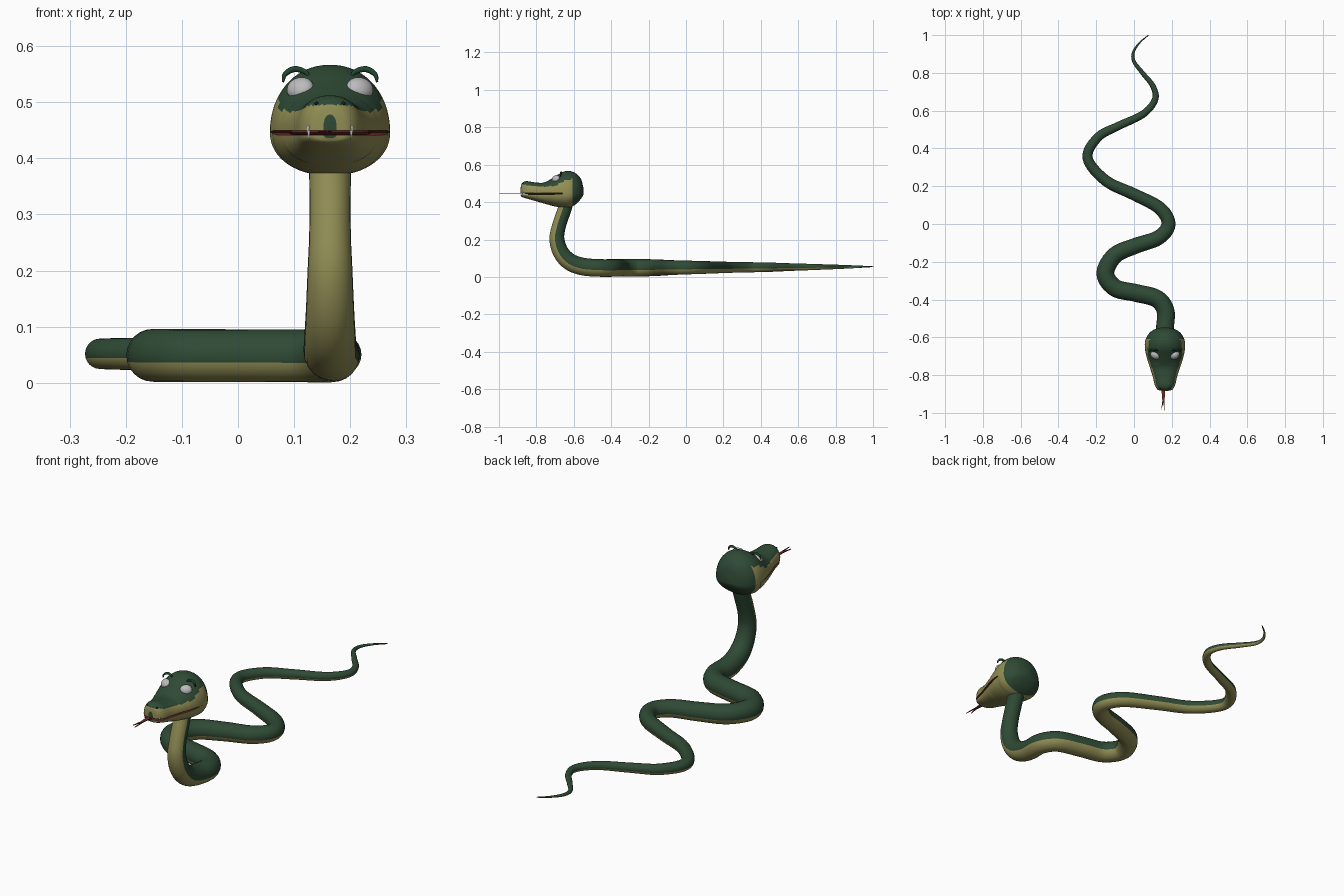
import bpy, bmesh, math
from mathutils import Vector, Matrix

if "Cube" in bpy.data.objects:
    bpy.data.objects.remove(bpy.data.objects["Cube"])

CX = 0.164      # centre line of the head and neck


def material(name, rgb):
    m = bpy.data.materials.new(name)
    m.diffuse_color = (*rgb, 1)
    m.use_nodes = True
    m.node_tree.nodes["Principled BSDF"].inputs["Base Color"].default_value = m.diffuse_color
    return m


GREEN = material("dark green", (0.028, 0.068, 0.035))
KHAKI = material("khaki", (0.285, 0.27, 0.09))
GREY = material("eye grey", (0.50, 0.50, 0.51))
RED = material("mouth red", (0.17, 0.025, 0.022))
BROW = material("brow green", (0.015, 0.06, 0.03))
WHITE = material("fang white", (0.6, 0.6, 0.55))
BLACK = material("nostril black", (0.01, 0.012, 0.01))


def finish(bm, name, mats, angle=50):
    bmesh.ops.recalc_face_normals(bm, faces=bm.faces)
    me = bpy.data.meshes.new(name)
    bm.to_mesh(me)
    bm.free()
    ob = bpy.data.objects.new(name, me)
    bpy.context.collection.objects.link(ob)
    for m in mats:
        me.materials.append(m)
    bpy.ops.object.select_all(action='DESELECT')
    ob.select_set(True)
    bpy.context.view_layer.objects.active = ob
    bpy.ops.object.shade_smooth_by_angle(angle=math.radians(angle))
    return ob


def spline(pts, steps):
    """Catmull-Rom through points of any dimension."""
    p = [Vector(q) for q in pts]
    p = [2 * p[0] - p[1]] + p + [2 * p[-1] - p[-2]]
    out = []
    for i in range(1, len(p) - 2):
        a, b, c, d = p[i - 1:i + 3]
        for k in range(steps):
            t = k / steps
            out.append(0.5 * (2 * b + (c - a) * t + (2 * a - 5 * b + 4 * c - d) * t * t
                              + (3 * b - a - 3 * c + d) * t ** 3))
    return out + [p[-2]]


def loft(rings, rule):
    """Skin closed rings; rule(ring index, point index, face centre) gives the material index."""
    bm = bmesh.new()
    vs = [[bm.verts.new(p) for p in r] for r in rings]
    n = len(vs[0])
    for i in range(len(vs) - 1):
        for j in range(n):
            f = bm.faces.new((vs[i][j], vs[i][(j + 1) % n], vs[i + 1][(j + 1) % n], vs[i + 1][j]))
            f.material_index = rule(i, j, f.calc_center_median())
    bm.faces.new(vs[0])
    bm.faces.new(vs[-1])
    return bm


def tube(name, path, radii, mats, rule, n):
    side, rings = Vector((1, 0, 0)), []
    for i, p in enumerate(path):
        t = (path[min(i + 1, len(path) - 1)] - path[max(i - 1, 0)]).normalized()
        side = (side - t * side.dot(t)).normalized()
        back = side.cross(t)
        rings.append([p + radii[i] * (side * math.cos(a) + back * math.sin(a))
                      for a in (2 * math.pi * j / n for j in range(n))])
    return finish(loft(rings, rule), name, mats)


# Body: raised neck, then a winding tail along the ground
neck = [(CX, -0.63, 0.43, 0.038), (CX, -0.65, 0.36, 0.037), (CX, -0.68, 0.27, 0.037),
        (CX, -0.69, 0.2, 0.04), (CX, -0.668, 0.13, 0.043), (CX, -0.62, 0.08, 0.046),
        (CX, -0.55, 0.055, 0.047), (CX + .003, -0.46, 0.048, 0.047)]
turns = [(0.12, -0.395), (0.01, -0.365), (-0.1, -0.338), (-0.152, -0.26), (-0.1, -0.165), (0.01, -0.115),
         (0.13, -0.072), (0.183, 0.0), (0.135, 0.085), (0, 0.157), (-0.15, 0.23), (-0.246, 0.35),
         (-0.19, 0.46), (-0.08, 0.52), (0.05, 0.583), (0.112, 0.66), (0.1, 0.73), (0.045, 0.8),
         (0.0, 0.86), (-0.003, 0.91), (0.03, 0.96), (0.077, 1.0)]
ground, last = [], len(turns) - 1
for i, (x, y) in enumerate(turns):
    r = 0.047 - 0.045 * max(0, (i - 3) / (last - 3))
    ground.append((x, y, 0.048 + 0.007 * i / last, r))
samples = spline(neck + ground, 6)
tube("body", [Vector(s[:3]) for s in samples], [s[3] for s in samples], [GREEN, KHAKI],
     lambda i, j, c: int(13 <= j <= 22), 24)     # belly strip on the lower side

# Head stations: y, half width, top z, bottom z
stations = spline([(-0.884, 0.012, 0.478, 0.436), (-0.878, 0.036, 0.499, 0.428),
                   (-0.855, 0.053, 0.512, 0.42), (-0.81, 0.064, 0.506, 0.407),
                   (-0.76, 0.08, 0.505, 0.393), (-0.71, 0.096, 0.531, 0.379),
                   (-0.66, 0.106, 0.561, 0.370), (-0.62, 0.105, 0.566, 0.372),
                   (-0.585, 0.089, 0.551, 0.392), (-0.56, 0.06, 0.52, 0.42),
                   (-0.547, 0.016, 0.47, 0.444)], 6)


def green_line(y):
    """Height above which the head is green."""
    pts = [(-0.9, 0.50), (-0.85, 0.49), (-0.75, 0.483), (-0.70, 0.487), (-0.66, 0.51), (-0.605, 0.525)]
    for (a, za), (b, zb) in zip(pts, pts[1:]):
        if y <= b:
            return za + (zb - za) * (y - a) / (b - a)
    return 0


def head_half(name, upper):
    rings, n = [], 30
    for y, w, zt, zb in stations:
        gap = 0.004 * min(1, max(0, (-0.64 - y) / 0.06))
        m = 0.446 + (gap if upper else -gap)
        h = (zt if upper else zb) - m
        if not upper and y < -0.64:
            w *= 0.965
        e = 0.85 if y < -0.74 else 0.95
        ring = []
        for j in range(n + 1):
            a = math.pi * j / n
            c, s = math.cos(a), math.sin(a)
            ring.append((CX + w * math.copysign(abs(c) ** e, c), y, m + h * max(s, 0) ** e))
        rings.append(ring)

    def rule(i, j, c):
        if j == n and c.y < -0.64:
            return 2
        return 0 if c.z > green_line(c.y) else 1
    finish(loft(rings, rule), name, [GREEN, KHAKI, RED])


head_half("upper_head", True)
head_half("lower_jaw", False)

# Mouth lining seen through the gap
bm = bmesh.new()
bmesh.ops.create_uvsphere(bm, u_segments=24, v_segments=8, radius=1,
                          matrix=Matrix.Translation((CX, -0.73, 0.446)) @ Matrix.Diagonal((0.075, 0.135, 0.008, 1)))
finish(bm, "mouth_lining", [RED])


def ball(name, loc, size, rot, mat):
    bm = bmesh.new()
    bmesh.ops.create_uvsphere(bm, u_segments=24, v_segments=16, radius=1)
    bm.transform(Matrix.Translation(loc) @ rot @ Matrix.Diagonal((*size, 1)))
    finish(bm, name, [mat])


for s, tag in ((-1, "right"), (1, "left")):
    # Eyes: flattened balls facing forward, up and out
    look = Vector((s * 0.45, -0.7, 0.6)).to_track_quat('Z', 'Y').to_matrix().to_4x4()
    ball(tag + "_eye", (CX + s * 0.053, -0.696, 0.524), (0.026, 0.022, 0.017), look, GREY)
    # Brows: arched tubes over the eyes
    arch = spline([(CX + s * x, y, z) for x, y, z in
                   ((0.084, -0.672, 0.536), (0.08, -0.67, 0.55), (0.064, -0.667, 0.559),
                    (0.046, -0.667, 0.555), (0.036, -0.67, 0.545))], 5)
    k = len(arch) - 1
    tube(tag + "_brow", arch, [0.002 + 0.0035 * math.sin(math.pi * i / k) for i in range(k + 1)],
         [BROW], lambda i, j, c: 0, 10)
    # Nostrils
    ball(tag + "_nostril", (CX + s * 0.024, -0.872, 0.498), (0.004, 0.004, 0.003), Matrix(), BLACK)
    # Fangs
    bm = bmesh.new()
    bmesh.ops.create_cone(bm, cap_ends=True, segments=12, radius1=0.0005, radius2=0.005, depth=0.024,
                          matrix=Matrix.Translation((CX + s * 0.038, -0.873, 0.446)))
    finish(bm, tag + "_fang", [WHITE])

# Forked tongue: flat outline extruded slightly
outline = [(0.012, -0.80), (0.009, -0.90), (0.005, -0.935), (0.006, -0.965), (0.005, -0.998), (0.002, -0.965),
           (0, -0.945), (-0.006, -0.965), (-0.013, -0.985), (-0.009, -0.96), (-0.006, -0.935),
           (-0.009, -0.90), (-0.012, -0.80)]
bm = bmesh.new()
face = bm.faces.new([bm.verts.new((CX - 0.008 + x, y, 0.445)) for x, y in outline])
top = bmesh.ops.extrude_face_region(bm, geom=[face])
bmesh.ops.translate(bm, vec=(0, 0, 0.004), verts=[v for v in top["geom"] if isinstance(v, bmesh.types.BMVert)])
finish(bm, "tongue", [RED], 30)
